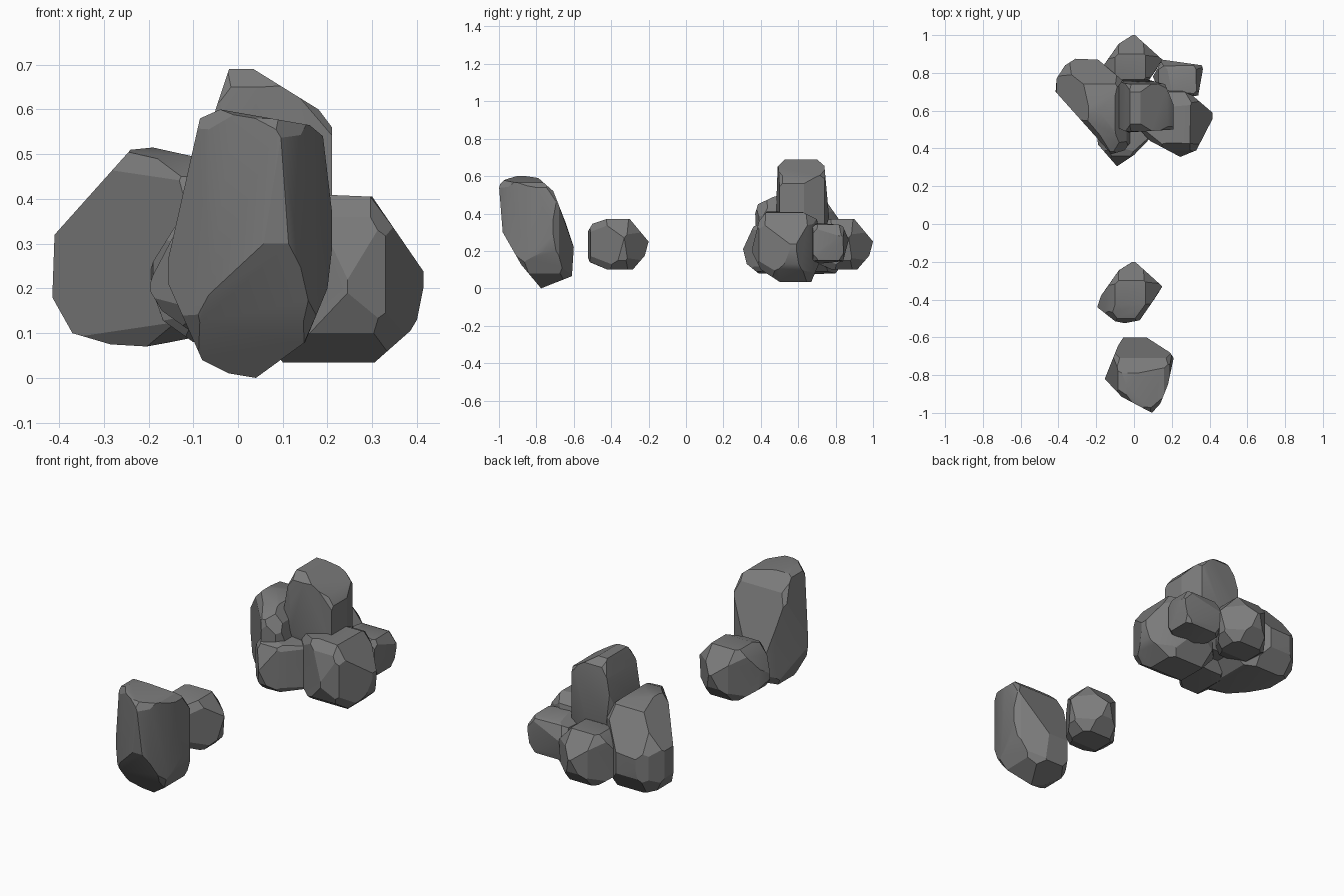
import bpy, bmesh, math
from mathutils import Vector
from mathutils.geometry import convex_hull_2d

if "Cube" in bpy.data.objects:
    bpy.data.objects.remove(bpy.data.objects["Cube"])

stone = bpy.data.materials.new("dark_stone")
stone.diffuse_color = (0.2, 0.2, 0.2, 1)
stone.use_nodes = True
stone.node_tree.nodes["Principled BSDF"].inputs["Base Color"].default_value = stone.diffuse_color


def cut(bm, point, normal):
    """Slice away everything beyond a plane and close the hole."""
    bmesh.ops.bisect_plane(bm, geom=bm.verts[:] + bm.edges[:] + bm.faces[:], dist=1e-5,
                           plane_co=point, plane_no=normal, clear_outer=True)
    bmesh.ops.holes_fill(bm, edges=[e for e in bm.edges if e.is_boundary], sides=0)


def rock(name, front, side, top, chip=0.91):
    """Carve a block to its front (x,z), side (y,z) and top (x,y) outlines, then chip the corners."""
    bm = bmesh.new()
    bmesh.ops.create_cube(bm, size=6)
    for pts, (i, j) in ((front, (0, 2)), (side, (1, 2)), (top, (0, 1))):
        pts = [Vector(pts[k]) for k in convex_hull_2d([Vector(p) for p in pts])]
        mid = sum(pts, Vector((0, 0))) / len(pts)
        for a, b in zip(pts, pts[1:] + pts[:1]):
            n2 = Vector((b.y - a.y, a.x - b.x))
            if n2.length < 1e-4:
                continue
            if n2.dot(a - mid) < 0:
                n2 = -n2
            p, n = Vector((0, 0, 0)), Vector((0, 0, 0))
            p[i], p[j], n[i], n[j] = a.x, a.y, n2.x, n2.y
            cut(bm, p, n.normalized())
    # chipped corners
    mid = sum((v.co for v in bm.verts), Vector()) / len(bm.verts)
    for sx in (-1, 1):
        for sy in (-1, 1):
            for sz in (-1, 1):
                n = Vector((sx, sy, sz * 0.8)).normalized()
                reach = max(n.dot(v.co - mid) for v in bm.verts)
                cut(bm, mid + n * reach * chip, n)
    # clean convex shell
    bmesh.ops.remove_doubles(bm, verts=bm.verts[:], dist=0.006)
    pts = [v.co.copy() for v in bm.verts]
    bm.clear()
    for p in pts:
        bm.verts.new(p)
    bmesh.ops.convex_hull(bm, input=bm.verts[:])
    loose = [v for v in bm.verts if not v.link_faces]
    bmesh.ops.delete(bm, geom=loose, context='VERTS')
    bmesh.ops.dissolve_limit(bm, angle_limit=math.radians(4), verts=bm.verts[:], edges=bm.edges[:])
    bmesh.ops.recalc_face_normals(bm, faces=bm.faces[:])
    me = bpy.data.meshes.new(name)
    bm.to_mesh(me)
    bm.free()
    me.materials.append(stone)
    ob = bpy.data.objects.new(name, me)
    bpy.context.collection.objects.link(ob)
    bpy.ops.object.select_all(action='DESELECT')
    ob.select_set(True)
    bpy.context.view_layer.objects.active = ob
    bpy.ops.object.shade_smooth_by_angle(angle=math.radians(22))
    return ob


# tall standing rock at the front
rock("front_tall_rock",
     [(.04, 0), (-.02, .01), (-.08, .04), (-.16, .22), (-.155, .27), (-.085, .58), (-.04, .6),
      (.16, .565), (.19, .54), (.215, .33), (.2, .2), (.15, .08), (.07, .03)],
     [(-1, .55), (-.97, .58), (-.89, .605), (-.79, .59), (-.71, .52), (-.65, .37), (-.6, .22),
      (-.61, .065), (-.775, 0), (-.88, .125), (-.98, .3)],
     [(-.05, -.59), (.05, -.59), (.19, -.68), (.21, -.71), (.18, -.85), (.14, -.95), (.095, -1),
      (-.065, -.915), (-.155, -.82), (-.085, -.645)], 0.94)

# small boulder behind it
small = rock("small_front_boulder",
             [(-.2, .2), (-.19, .23), (-.135, .335), (-.1, .37), (.06, .37), (.15, .27),
              (.13, .15), (.08, .1), (-.1, .1), (-.17, .15)],
             [(-.53, .295), (-.5, .345), (-.425, .37), (-.3, .37), (-.2, .25), (-.22, .175),
              (-.285, .1), (-.42, .1), (-.515, .14), (-.53, .18)],
             [(0, -.195), (.15, -.33), (.12, -.38), (.03, -.51), (-.05, -.525), (-.1, -.515),
              (-.195, -.44), (-.175, -.38), (-.08, -.245)], 0.89)

# the same boulder reused at the back of the pile
back = small.copy()
back.name = "back_boulder"
back.location.y = 1.2
bpy.context.collection.objects.link(back)

# boulder at the foot of the pile
rock("pile_foot_boulder",
     [(-.2, .22), (-.19, .26), (-.14, .34), (-.08, .35), (.08, .33), (.13, .25), (.1, .1),
      (-.1, .08), (-.17, .13)],
     [(.305, .21), (.36, .33), (.42, .355), (.58, .34), (.65, .22), (.6, .09), (.4, .07), (.325, .13)],
     [(-.09, .305), (0, .365), (.12, .49), (.1, .6), (-.05, .65), (-.2, .5), (-.19, .42)], 0.92)

# broad slab on the left of the pile
rock("left_slab_rock",
     [(-.41, .32), (-.24, .51), (-.19, .515), (-.1, .495), (-.04, .43), (.01, .2), (-.1, .09),
      (-.2, .07), (-.285, .075), (-.37, .1), (-.415, .18)],
     [(.37, .4), (.385, .45), (.47, .49), (.6, .515), (.74, .48), (.79, .4), (.88, .28), (.87, .18),
      (.8, .08), (.5, .07), (.38, .13)],
     [(-.41, .77), (-.415, .7), (-.12, .37), (-.05, .39), (.01, .47), (.01, .65), (-.06, .76),
      (-.19, .87), (-.31, .875), (-.365, .84)])

# tall rock in the middle of the pile
rock("centre_tall_rock",
     [(-.02, .69), (.035, .69), (.18, .6), (.21, .56), (.21, .3), (.12, .15), (-.05, .15),
      (-.11, .35), (-.05, .6)],
     [(.49, .65), (.53, .69), (.7, .69), (.74, .655), (.765, .38), (.7, .15), (.55, .15), (.48, .38)],
     [(-.09, .51), (-.095, .71), (-.06, .765), (.07, .765), (.165, .74), (.21, .63), (.21, .5),
      (-.03, .485)], 0.95)

# block on the right of the pile
rock("right_block_rock",
     [(.06, .38), (.18, .41), (.3, .405), (.42, .23), (.4, .13), (.385, .105), (.3, .03),
      (.1, .035), (.02, .12), (0, .28)],
     [(.35, .2), (.39, .36), (.43, .41), (.62, .41), (.7, .37), (.74, .2), (.67, .035),
      (.5, .035), (.4, .1)],
     [(.31, .68), (.415, .59), (.415, .555), (.33, .39), (.245, .355), (.085, .44), (0, .53),
      (.02, .66), (.07, .71), (.18, .74)])

# little stone at the back right
rock("back_right_stone",
     [(.1, .2), (.13, .32), (.2, .35), (.33, .34), (.365, .28), (.34, .15), (.2, .13), (.12, .15)],
     [(.665, .315), (.7, .35), (.82, .34), (.84, .33), (.87, .26), (.84, .145), (.7, .13), (.665, .17)],
     [(.15, .87), (.36, .84), (.365, .82), (.34, .68), (.24, .67), (.14, .69), (.1, .78)])
